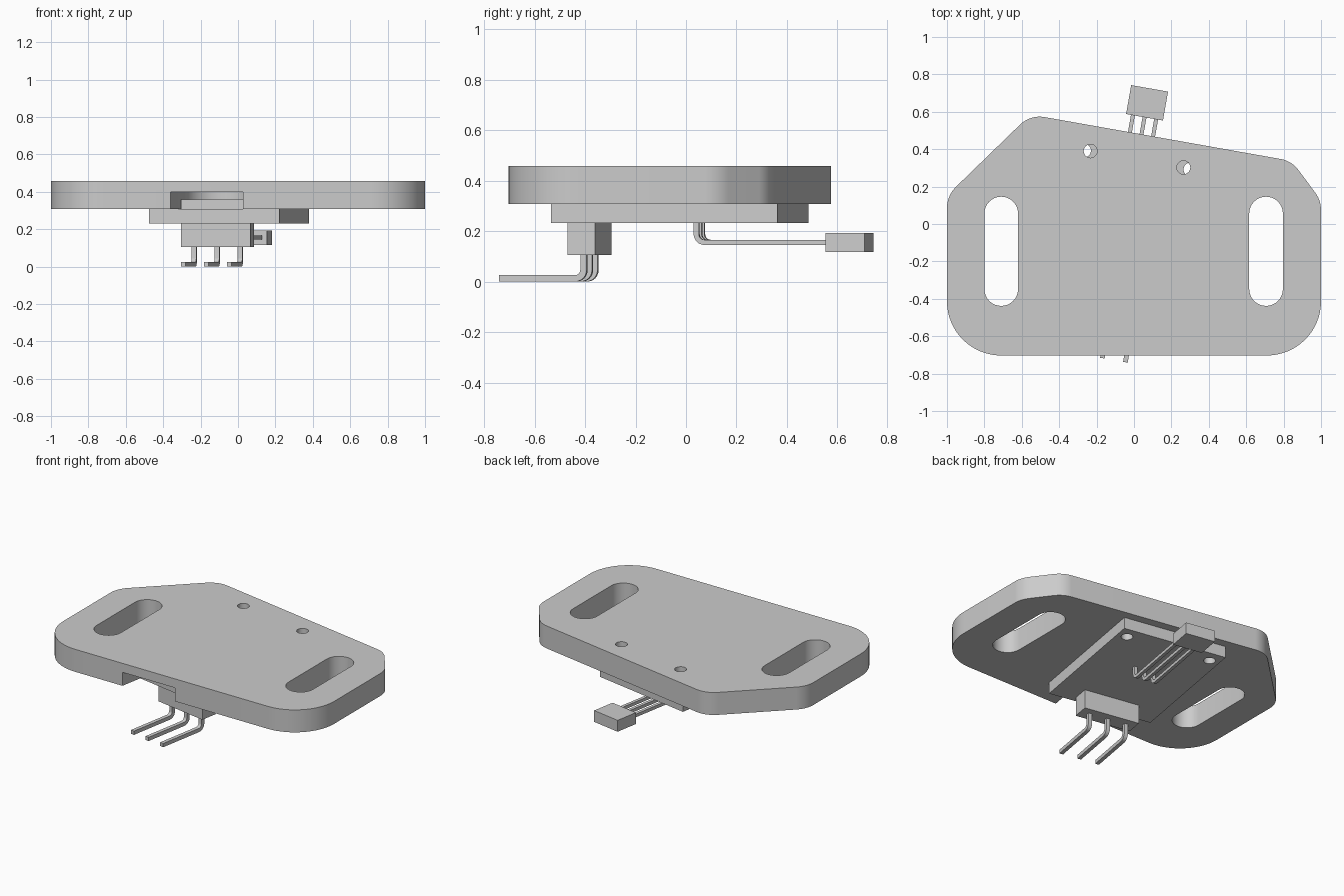
import bpy, bmesh, math
from mathutils import Matrix, Vector

cube = bpy.data.objects.get("Cube")
if cube:
    bpy.data.objects.remove(cube, do_unlink=True)

grey = bpy.data.materials.new("plain_grey")
grey.use_nodes = True
grey.diffuse_color = (0.6, 0.6, 0.6, 1)
grey.node_tree.nodes["Principled BSDF"].inputs["Base Color"].default_value = (0.6, 0.6, 0.6, 1)

TILT = Matrix.Rotation(math.radians(-10), 4, 'Z')
# Turns an x-y profile into a y-z profile extruded along x
SIDEWAYS = Matrix(((0, 0, 1, 0), (1, 0, 0, 0), (0, 1, 0, 0), (0, 0, 0, 1)))


def rounded(corners, steps=10):
    """Outline from (x, y, radius) corners, each replaced by a tangent arc."""
    out = []
    n = len(corners)
    for i, (x, y, r) in enumerate(corners):
        p = Vector((x, y))
        if r == 0:
            out.append(p)
            continue
        a = (Vector(corners[i - 1][:2]) - p).normalized()
        b = (Vector(corners[(i + 1) % n][:2]) - p).normalized()
        half = a.angle(b) / 2
        centre = p + (a + b).normalized() * (r / math.sin(half))
        start = p + a * (r / math.tan(half)) - centre
        end = p + b * (r / math.tan(half)) - centre
        sweep = start.angle(end)
        for k in range(steps + 1):
            t = k / steps
            arc = start * math.sin((1 - t) * sweep) + end * math.sin(t * sweep)
            out.append(centre + arc / math.sin(sweep))
    return out


def prism(name, outline, low, high, matrix=Matrix.Identity(4)):
    bm = bmesh.new()
    face = bm.faces.new([bm.verts.new((p[0], p[1], low)) for p in outline])
    new = bmesh.ops.extrude_face_region(bm, geom=[face])["geom"]
    bmesh.ops.translate(bm, vec=(0, 0, high - low),
                        verts=[v for v in new if isinstance(v, bmesh.types.BMVert)])
    bmesh.ops.recalc_face_normals(bm, faces=bm.faces)
    bmesh.ops.transform(bm, matrix=matrix, verts=bm.verts)
    mesh = bpy.data.meshes.new(name)
    bm.to_mesh(mesh)
    bm.free()
    mesh.materials.append(grey)
    ob = bpy.data.objects.new(name, mesh)
    bpy.context.collection.objects.link(ob)
    return ob


def select(ob):
    bpy.ops.object.select_all(action='DESELECT')
    ob.select_set(True)
    bpy.context.view_layer.objects.active = ob


def cut(ob, cutter):
    cutter.hide_render = True
    mod = ob.modifiers.new("cut", 'BOOLEAN')
    mod.operation = 'DIFFERENCE'
    mod.solver = 'EXACT'
    mod.object = cutter
    select(ob)
    bpy.ops.object.modifier_apply(modifier=mod.name)
    bpy.data.objects.remove(cutter, do_unlink=True)


def smooth(ob):
    select(ob)
    bpy.ops.object.shade_smooth_by_angle(angle=math.radians(30))


def rect(w, d, y=0):
    return [(-w / 2, y - d / 2), (w / 2, y - d / 2), (w / 2, y + d / 2), (-w / 2, y + d / 2)]


def circle(x, y, r, n=32):
    return [(x + r * math.cos(math.tau * i / n), y + r * math.sin(math.tau * i / n))
            for i in range(n)]


def slot(x, y0, y1, r, n=16):
    return ([(x + r * math.cos(math.pi * i / n), y1 - r + r * math.sin(math.pi * i / n))
             for i in range(n + 1)] +
            [(x - r * math.cos(math.pi * i / n), y0 + r - r * math.sin(math.pi * i / n))
             for i in range(n + 1)])


def bent_pins(name, frame, spacing, thick, top, axis_z, reach, way):
    """Three square pins that drop down and bend to run along local y."""
    t = thick / 2
    profile = rounded([(-way * t, top, 0), (-way * t, axis_z - t, 0.045),
                       (way * reach, axis_z - t, 0), (way * reach, axis_z + t, 0),
                       (way * t, axis_z + t, 0.022), (way * t, top, 0)], 6)
    for i in (-1, 0, 1):
        x = i * spacing
        smooth(prism(f"{name}_{i + 2}", profile, x - t, x + t, frame @ SIDEWAYS))


header_frame = Matrix.Translation((-0.11, -0.3825, 0)) @ TILT
board_frame = Matrix.Translation((-0.0475, -0.025, 0)) @ TILT
sensor_frame = Matrix.Translation((-0.035, 0.053, 0)) @ TILT

# Mounting plate with two slots, two holes and a pocket open to the front
plate = prism("mounting_plate", rounded([
    (-1, -0.703, 0.29), (1, -0.703, 0.29), (1, 0.126, 0.16),
    (0.843, 0.337, 0.15), (-0.554, 0.585, 0.15), (-1, 0.152, 0.16)], 16), 0.308, 0.458)
for x in (-0.71, 0.706):
    cut(plate, prism("slot_cutter", slot(x, -0.438, 0.146, 0.09), 0.2, 0.6))
for x, y in ((-0.233, 0.39), (0.265, 0.302)):
    cut(plate, prism("hole_cutter", circle(x, y, 0.036), 0.2, 0.6))
cut(plate, prism("pocket_cutter", slot(0, -0.9, 0.25, 0.191), 0.2, 0.398, header_frame))
smooth(plate)

# Tilted circuit board with two screw holes
board = prism("circuit_board", rect(0.707, 0.911), 0.232, 0.308, board_frame)
for x in (-0.288, 0.288):
    cut(board, prism("hole_cutter", circle(x, 0.373, 0.036), 0.1, 0.4, board_frame))
smooth(board)

# Front pin header, passing through the board into the pocket
prism("header_block", rect(0.376, 0.111), 0.106, 0.358, header_frame)
bent_pins("header_pin", header_frame, 0.125, 0.025, 0.15, 0.0125, 0.34, -1)

# Rear three-legged sensor
prism("sensor_body", rect(0.2, 0.157, 0.604), 0.117, 0.193, sensor_frame)
bent_pins("sensor_leg", sensor_frame, 0.063, 0.021, 0.25, 0.155, 0.6, 1)
